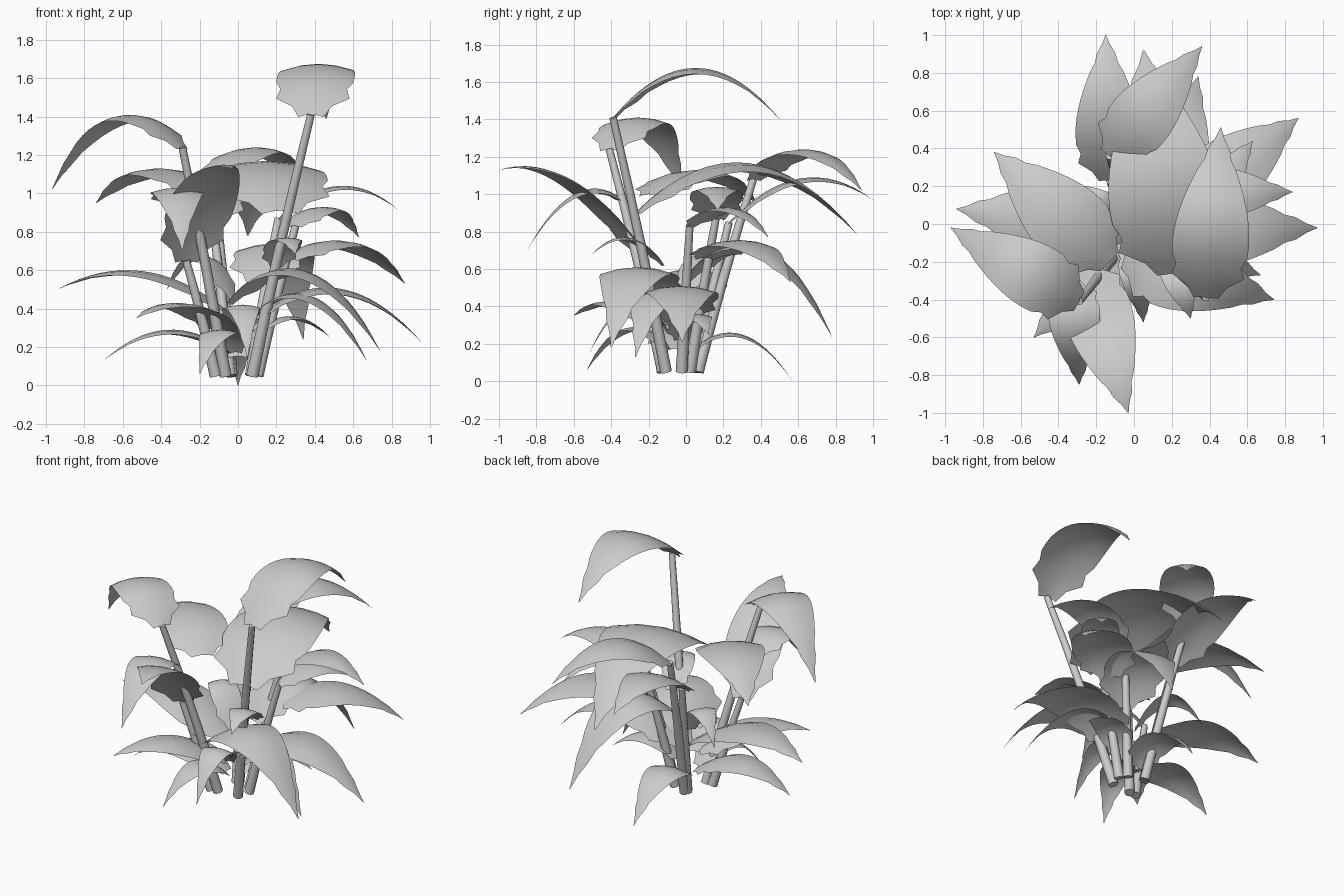
import bpy, bmesh
from math import sqrt, cos, sin, pi
from mathutils import Vector

if "Cube" in bpy.data.objects:
    bpy.data.objects.remove(bpy.data.objects["Cube"])

ROWS = 16


def finish(bm, name):
    me = bpy.data.meshes.new(name)
    bm.to_mesh(me)
    bm.free()
    for p in me.polygons:
        p.use_smooth = True
    ob = bpy.data.objects.new(name, me)
    bpy.context.collection.objects.link(ob)
    return ob


def outline(k):
    """Half-width share: blunt notched base, widest near a third, ragged drip tip."""
    s = k / ROWS
    w = sin(pi * (.12 + .88 * s) ** .75) * min(1, .5 + 4 * s)
    if s < .2 or s > .8:
        w *= 1 + .09 * (-1) ** k
    return max(w, .01)


def leaf(name, base, tip, apex, slim):
    """Arched blade whose midrib rises from base to apex height and falls to tip."""
    b, t = Vector(base), Vector(tip)
    zc = apex + sqrt(max(0, (apex - b.z) * (apex - t.z)))
    side = Vector((b.y - t.y, t.x - b.x, 0))
    half = side.length * slim / 2
    side.normalize()
    bm = bmesh.new()
    rows = []
    for k in range(ROWS + 1):
        s = k / ROWS
        mid = b.lerp(t, s)
        mid.z = b.z * (1 - s) ** 2 + 2 * zc * s * (1 - s) + t.z * s * s
        hw = outline(k) * half
        rows.append([bm.verts.new(mid + side * a / 2 * hw - Vector((0, 0, .045 * a * a * hw)))
                     for a in range(-2, 3)])
    for r, q in zip(rows, rows[1:]):
        for i in range(4):
            bm.faces.new((r[i], q[i], q[i + 1], r[i + 1]))
    bmesh.ops.recalc_face_normals(bm, faces=bm.faces)
    if sum(f.normal.z for f in bm.faces) < 0:
        bmesh.ops.reverse_faces(bm, faces=bm.faces)
    return finish(bm, name)


def stem(name, top, r0=.032, r1=.02, n=8):
    """Tapered, slightly bowed stalk; its foot sits near the centre, under its lean."""
    t = Vector(top)
    f = .28 / t.z
    b = Vector((t.x * f, t.y * f - .03, .05))
    ax = (t - b).normalized()
    u = ax.cross(Vector((0, 1, 0))).normalized()
    v = ax.cross(u)
    out = Vector((t.x - b.x, t.y - b.y, 0))
    bm = bmesh.new()
    rings = []
    for k in range(5):
        s = k / 4
        c = b.lerp(t, s) - out * .1 * s * (1 - s)
        r = r0 + (r1 - r0) * s
        rings.append([bm.verts.new(c + (u * cos(2 * pi * i / n) + v * sin(2 * pi * i / n)) * r)
                      for i in range(n)])
    for p, q in zip(rings, rings[1:]):
        for i in range(n):
            j = (i + 1) % n
            bm.faces.new((p[i], p[j], q[j], q[i]))
    bm.faces.new(rings[0])
    bm.faces.new(rings[-1])
    bmesh.ops.recalc_face_normals(bm, faces=bm.faces)
    ob = finish(bm, name)
    bpy.context.view_layer.objects.active = ob
    ob.select_set(True)
    bpy.ops.object.shade_smooth_by_angle(angle=.9)
    ob.select_set(False)


# leaves on tall stems: stem top, leaf tip, apex height
stalked = [
    ((.38, -.39, 1.41), (.46, .51, 1.39), 1.675),
    ((-.29, -.41, 1.24), (-.97, -.02, 1.02), 1.41),
    ((-.27, -.22, .65), (-.03, -1, 1.13), 1.15),
    ((-.13, .36, 1.08), (.36, .94, 1.02), 1.24),
    ((-.13, .23, .85), (-.15, 1, .97), 1.09),
    ((.21, .16, .87), (.84, .17, .91), 1.04),
    ((.30, .02, .83), (.63, .44, .77), .93)]
for i, (top, tip, apex) in enumerate(stalked):
    stem(f"stem_{i + 1}", top)
    leaf(f"tall_leaf_{i + 1}", top, tip, apex, .45)

# broad leaves filling the middle: base, tip, apex height
broad = [
    ((-.13, -.2, 1), (-.74, .38, .95), 1.13),
    ((-.33, -.3, .94), (-.29, -.85, .7), 1.03),
    ((.22, -.26, .91), (.05, .92, .78), 1.17),
    ((.11, .0, .54), (.34, .78, .24), .74),
    ((.27, .1, .66), (.87, .56, .53), .755),
    ((-.05, -.17, .43), (.74, -.4, .18), .61),
    ((.2, -.12, .62), (.3, -.5, .68), .77)]
for i, (base, tip, apex) in enumerate(broad):
    leaf(f"broad_leaf_{i + 1}", base, tip, apex, .5)

# low leaves all spring from the crown: tip, apex height
low = [
    ((-.37, .22, .5), .68),
    ((-.94, .08, .5), .6), ((.97, -.02, .21), .51),
    ((.67, -.27, .13), .48), ((-.53, -.6, .35), .43), ((-.7, -.13, .13), .29),
    ((-.2, -.53, .06), .29), ((.05, -.52, .14), .42), ((0, .57, 0), .26),
    ((.48, .12, .25), .36)]
for i, (tip, apex) in enumerate(low):
    base = (tip[0] * .06, tip[1] * .1 - .04, .7 * apex - .03)
    leaf(f"low_leaf_{i + 1}", base, tip, apex, .46)
